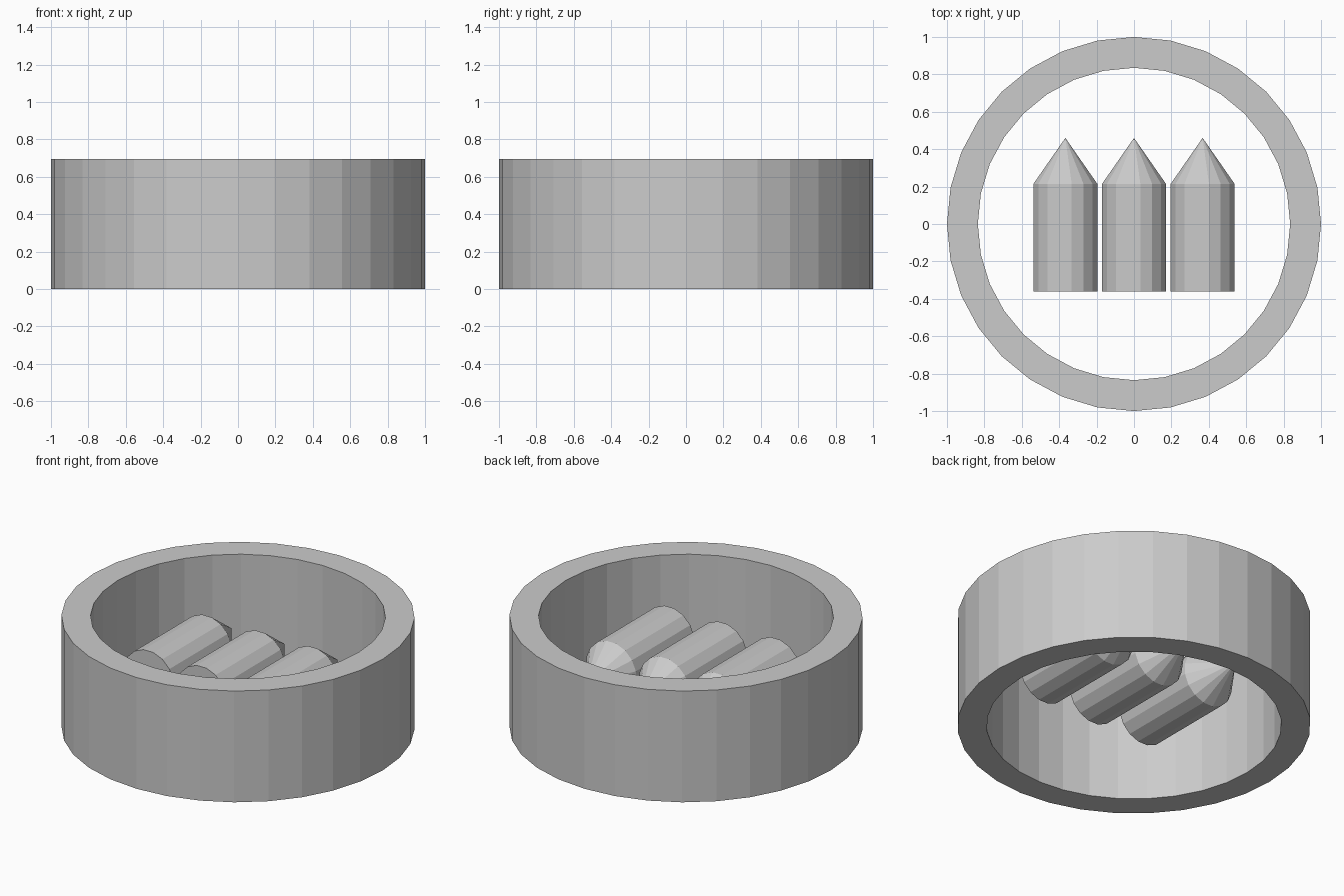
import bpy, bmesh
from math import pi, cos, sin

if "Cube" in bpy.data.objects:
    bpy.data.objects.remove(bpy.data.objects["Cube"])


def lathe(name, rings, sides, phase=0.0, closed=False):
    """Stack (radius, height) rings around z; radius 0 makes a tip.
    closed joins the last ring to the first, otherwise open ends are capped."""
    bm = bmesh.new()
    loops = []
    for r, z in rings:
        if r == 0:
            loops.append([bm.verts.new((0, 0, z))] * sides)
        else:
            loops.append([bm.verts.new((r * cos(2 * pi * i / sides + phase),
                                        r * sin(2 * pi * i / sides + phase), z))
                          for i in range(sides)])
    pairs = list(zip(loops, loops[1:]))
    if closed:
        pairs.append((loops[-1], loops[0]))
    else:
        for (r, _), loop in zip((rings[0], rings[-1]), (loops[0], loops[-1])):
            if r > 0:
                bm.faces.new(loop)
    for a, b in pairs:
        for i in range(sides):
            j = (i + 1) % sides
            bm.faces.new(list(dict.fromkeys((a[i], a[j], b[j], b[i]))))
    bmesh.ops.recalc_face_normals(bm, faces=bm.faces)
    mesh = bpy.data.meshes.new(name)
    bm.to_mesh(mesh)
    bm.free()
    obj = bpy.data.objects.new(name, mesh)
    bpy.context.collection.objects.link(obj)
    return obj


# Outer open ring
HEIGHT = 0.695
lathe("outer_ring", [(1, 0), (1, HEIGHT), (0.835, HEIGHT), (0.835, 0)], 32, closed=True)

# Three pointed rods floating at mid height, tips towards the back
for name, x in (("left_rod", -0.367), ("middle_rod", 0), ("right_rod", 0.367)):
    rod = lathe(name, [(0.174, -0.36), (0.174, 0.215), (0, 0.46)], 16, phase=pi / 16)
    rod.rotation_euler.x = -pi / 2
    rod.location = (x, 0, HEIGHT / 2)
